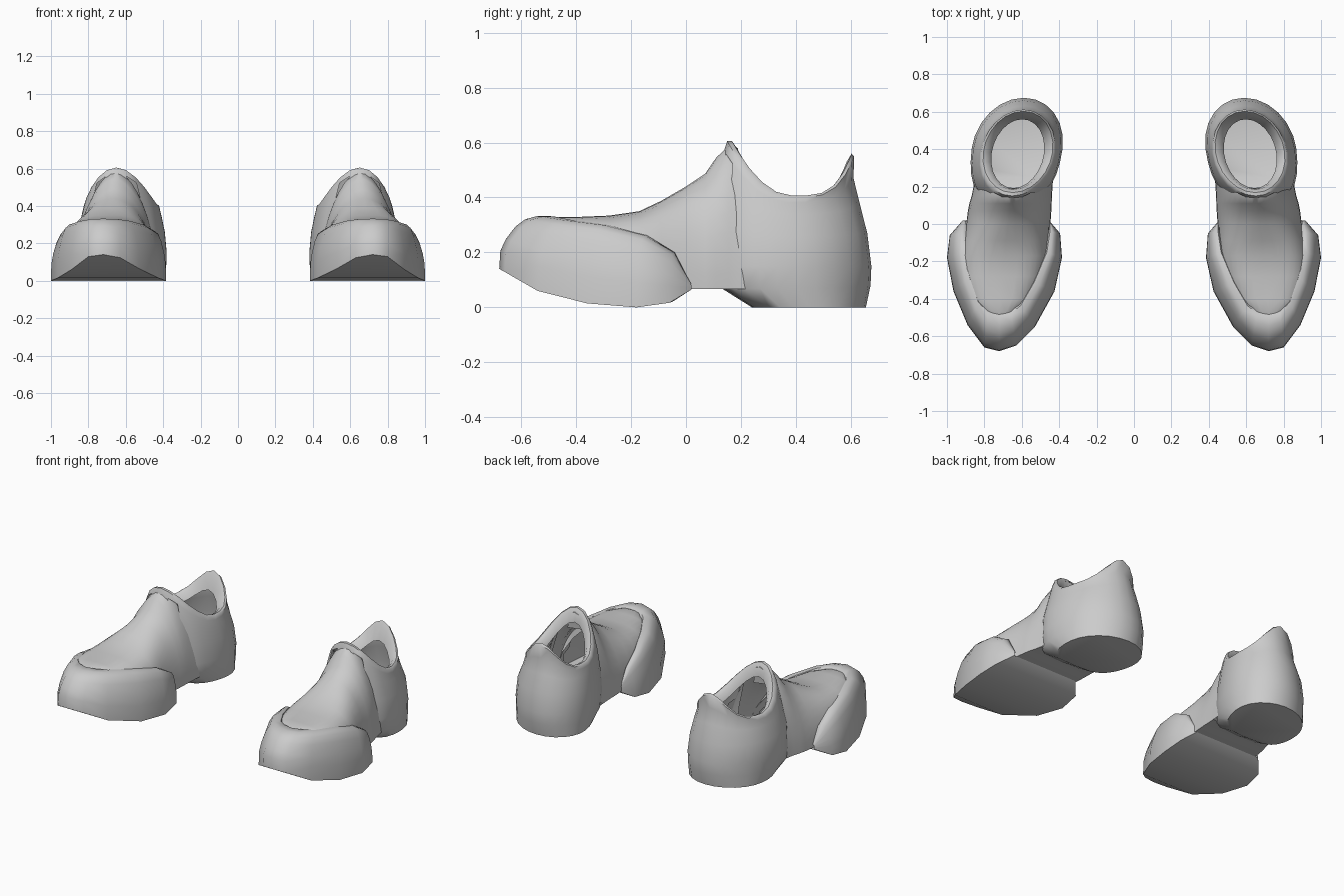
import bpy, bmesh
from math import sin, cos, pi, radians

if "Cube" in bpy.data.objects:
    bpy.data.objects.remove(bpy.data.objects["Cube"])


def build(name, rings, closed=True, cap_first=False, cap_last=False, drop=None, extra=None):
    """Skin consecutive rings of points, mirror to the other foot, smooth shade."""
    bm = bmesh.new()
    vs = [[bm.verts.new(p) for p in r] for r in rings]
    n = len(rings[0])
    for a, b in zip(vs, vs[1:]):
        for i in range(n if closed else n - 1):
            j = (i + 1) % n
            bm.faces.new((a[i], a[j], b[j], b[i]))
    if cap_first:
        bm.faces.new(vs[0])
    if cap_last:
        bm.faces.new(vs[-1])
    if extra:
        extra(bm, vs)
    bmesh.ops.recalc_face_normals(bm, faces=bm.faces)
    if drop:  # remove faces buried inside the neighbouring part
        gone = [f for f in bm.faces
                if drop(f.calc_center_median(), max(v.co.z for v in f.verts))]
        bmesh.ops.delete(bm, geom=gone, context='FACES')
    me = bpy.data.meshes.new(name)
    bm.to_mesh(me)
    bm.free()
    ob = bpy.data.objects.new(name, me)
    bpy.context.collection.objects.link(ob)
    bpy.ops.object.select_all(action='DESELECT')
    ob.select_set(True)
    bpy.context.view_layer.objects.active = ob
    bpy.ops.object.shade_smooth_by_angle(angle=radians(48))
    mod = ob.modifiers.new("other_foot", 'MIRROR')
    mod.use_mirror_merge = False
    return ob


def lerp(a, b, t):
    return a + (b - a) * t


def interp(table, y):
    for (y0, z0), (y1, z1) in zip(table, table[1:]):
        if y <= y1:
            return lerp(z0, z1, (y - y0) / (y1 - y0))
    return table[-1][1]


# Heel and hollow collar: front y, back y, half width, z front/side/back, front squareness
collar = [
    (.24, .655, .228, 0, 0, 0, .5),
    (.135, .672, .240, .066, .07, .08, .45),
    (.13, .675, .243, .15, .15, .15, .45),
    (.13, .660, .234, .28, .26, .27, .48),
    (.13, .632, .212, .45, .34, .38, .7),
    (.138, .610, .203, .57, .382, .47, .95),
    (.150, .612, .198, .605, .400, .55, 1),
    (.168, .603, .185, .605, .407, .56, 1),
    (.185, .585, .160, .58, .395, .53, 1),
    (.192, .560, .140, .52, .36, .45, 1),
]
N = 24


def collar_ring(yf, yb, hw, zf, zs, zb, e):
    pts = []
    for k in range(N):
        c, s = cos(2 * pi * k / N), sin(2 * pi * k / N)
        y = (yf + yb) / 2 - c * (yb - yf) / 2
        z = lerp(zs, zf, c * c) if c > 0 else lerp(zs, zb, c ** 4)
        w = abs(s) ** (e if c > 0 else 1) * (1 if s > 0 else -1)
        pts.append(((.628 if hw > .22 else .621) + .13 * (.38 - y) + hw * w, y, z))
    return pts


build("heel_and_collar", [collar_ring(*r) for r in collar], cap_first=True,
      drop=lambda c, top: c.y < .165 and .07 < c.z < .5 and top < .58)

# Instep: y, centre x, half width, top z, bottom z, roundness exponent
instep = [
    (.26, .640, .208, .56, .067, 1.7),
    (.19, .648, .212, .58, .067, 1.7),
    (.155, .653, .214, .588, .067, 1.7),
    (.11, .660, .220, .545, .067, 1.75),
    (.07, .665, .223, .487, .066, 1.8),
    (.00, .672, .225, .440, .066, 2.0),
    (-.09, .685, .235, .388, .066, 2.5),
    (-.17, .692, .244, .350, .07, 3.0),
    (-.28, .706, .235, .334, .08, 3.2),
    (-.40, .717, .208, .329, .10, 3.2),
    (-.47, .720, .120, .328, .12, 3.2),
    (-.51, .720, .060, .312, .15, 2.6),
]
under_cap = [(-.6, .27), (-.28, .24), (-.15, .19), (-.04, .10), (0, 0)]


def instep_ring(y, cx, hw, zt, zb, n):
    pts = []
    for k in range(21):
        c, s = cos(pi * k / 20), max(0, sin(pi * k / 20))
        x = hw * abs(c) ** (2 / n) * (1 if c > 0 else -1)
        pts.append((cx + x, y, zb + (zt - zb) * s ** (2 / n)))
    return pts


build("instep", [instep_ring(*r) for r in instep],
      drop=lambda c, top: (c.y > .18 and (top > .37 or c.z < .07))
      or top < interp(under_cap, c.y))

# Toe cap: outer outline x, y, then inner top edge x, y, z
sole = [(-.68, .14), (-.64, .118), (-.54, .06), (-.44, .025), (-.25, 0), (-.11, 0),
        (-.05, .02), (.02, .065)]
stations = [
    (.455, .020, .450, .015, .09),
    (.395, -.05, .452, -.04, .20),
    (.385, -.18, .470, -.15, .265),
    (.425, -.36, .540, -.31, .30),
    (.530, -.55, .610, -.43, .322),
    (.630, -.65, .660, -.47, .33),
    (.720, -.680, .720, -.485, .332),
    (.800, -.66, .780, -.465, .33),
    (.890, -.54, .830, -.41, .318),
    (.965, -.36, .875, -.28, .30),
    (1.00, -.18, .895, -.14, .262),
    (.985, -.06, .900, -.04, .20),
    (.915, .020, .900, .015, .09),
]
# Wall profile: inward fraction, height fraction
wall = [(0, 0), (.02, .34), (.12, .56), (.30, .8), (.48, .94), (.7, 1), (.95, 1), (1.08, .88)]
cap = []
for ox, oy, ix, iy, iz in stations:
    z0 = interp(sole, oy)
    cap.append([(lerp(ox, ix, u), lerp(oy, iy, u), lerp(z0, iz, v)) for u, v in wall])


def tread(bm, vs):
    """Sole strips joining the left and right bottom edges."""
    n = len(vs)
    for i in range(n // 2):
        q = [vs[i][0], vs[i + 1][0], vs[n - 2 - i][0], vs[n - 1 - i][0]]
        bm.faces.new(list(dict.fromkeys(q)))


build("toe_cap", cap, closed=False, extra=tread)
